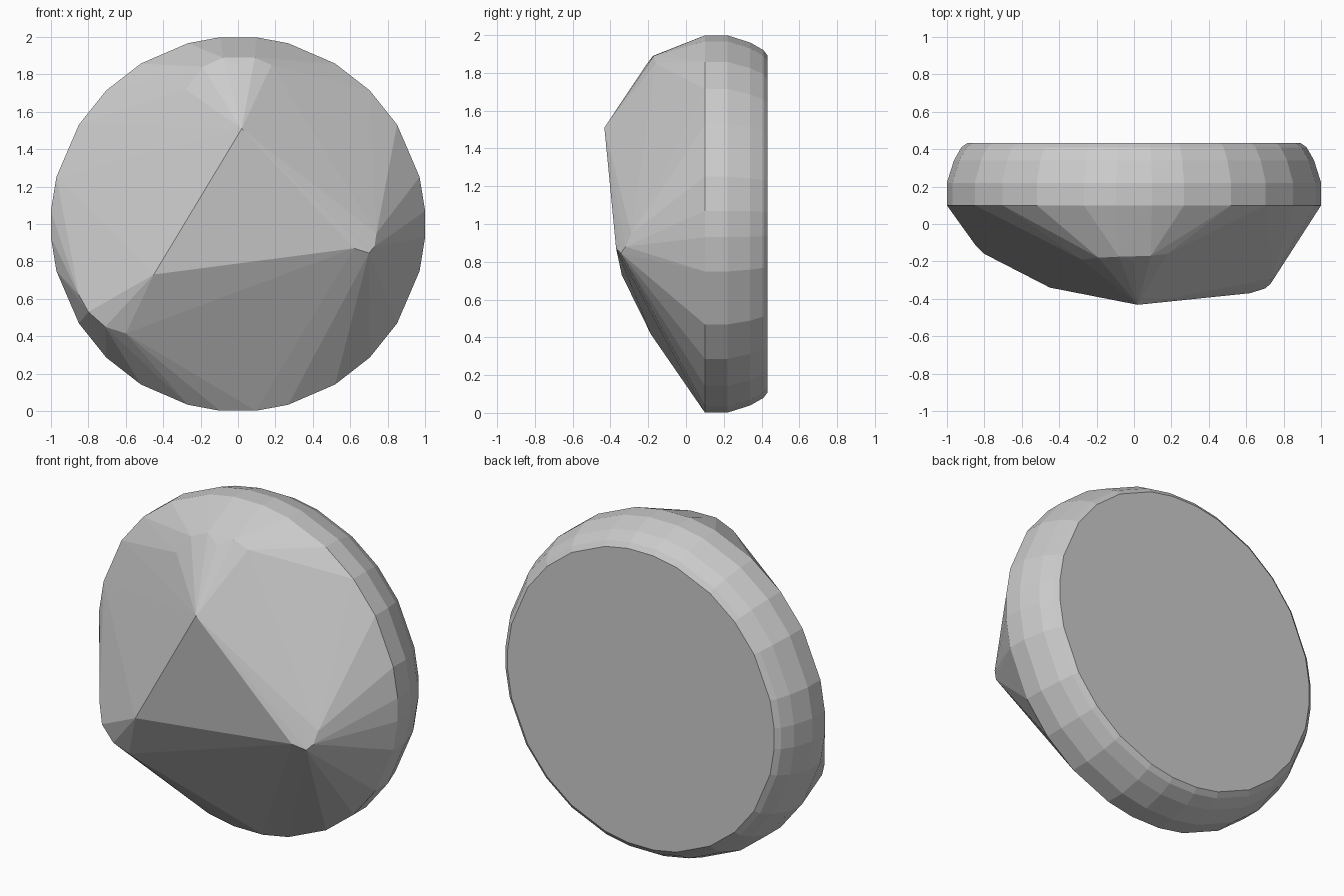
import bpy, bmesh, math

if "Cube" in bpy.data.objects:
    bpy.data.objects.remove(bpy.data.objects["Cube"])

bm = bmesh.new()

# Rounded back disc: rings of (depth y, radius); uneven angles per quadrant
quarter = [4, 14.5, 32, 45.4, 58.8, 74.5, 84.5]
angles = [a for q in range(0, 360, 180)
          for a in [q + v for v in quarter] + [q + 180 - v for v in reversed(quarter)]]
for y, r in [(0.10, 1.003), (0.22, 1.003), (0.34, 0.965), (0.41, 0.925), (0.432, 0.895)]:
    for a in angles:
        t = math.radians(a)
        bm.verts.new((r * math.cos(t), y, 1 + r * math.sin(t)))

# Front facet corners: peak, right knob, left knob, upper brow
front = [
    (0.02, -0.432, 1.51), (-0.45, -0.34, 0.73),
    (0.62, -0.37, 0.87), (0.70, -0.345, 0.845), (0.73, -0.32, 0.88), (0.74, -0.29, 0.95),
    (-0.85, -0.11, 0.62), (-0.80, -0.16, 0.53), (-0.71, -0.18, 0.45),
    (-0.60, -0.185, 0.415), (-0.38, -0.16, 0.395),
    (-0.28, -0.19, 1.72), (-0.19, -0.18, 1.84), (-0.08, -0.175, 1.89), (0.0, -0.205, 1.85),
    (0.09, -0.17, 1.89), (0.18, -0.16, 1.85), (0.24, -0.13, 1.80),
]
for p in front:
    bm.verts.new(p)

# Faceted convex stone
hull = bmesh.ops.convex_hull(bm, input=bm.verts[:])
loose = [v for v in bm.verts if not v.link_faces]
bmesh.ops.delete(bm, geom=loose, context='VERTS')
bmesh.ops.dissolve_limit(bm, angle_limit=math.radians(0.5), verts=bm.verts[:], edges=bm.edges[:])
bmesh.ops.recalc_face_normals(bm, faces=bm.faces[:])

mesh = bpy.data.meshes.new("faceted_stone")
bm.to_mesh(mesh)
bm.free()
stone = bpy.data.objects.new("faceted_stone", mesh)
bpy.context.collection.objects.link(stone)
